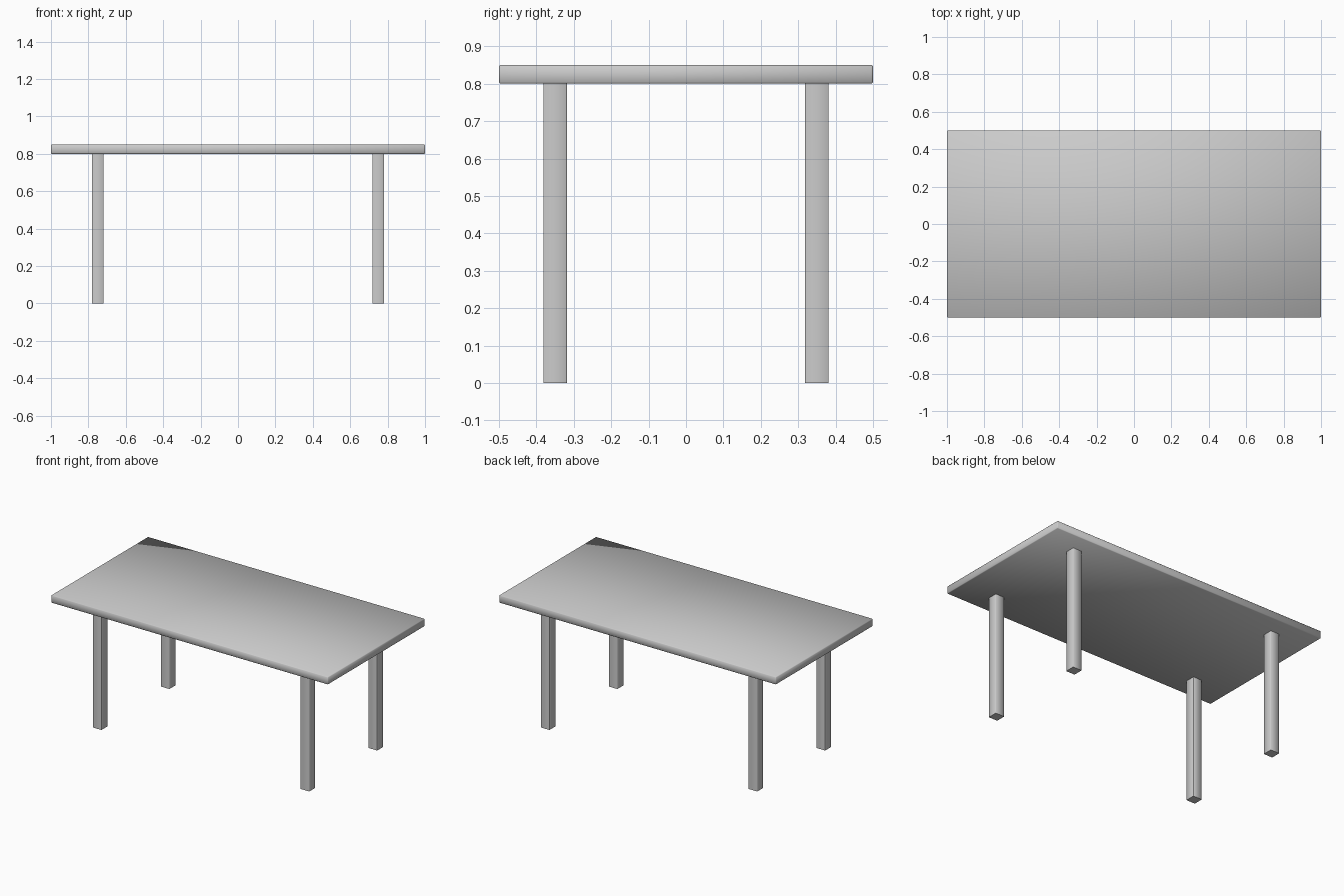
import bpy
import bmesh
import math

if "Cube" in bpy.data.objects:
    bpy.data.objects.remove(bpy.data.objects["Cube"])


def box(name, size, centre, bevel, segments, vertical_only=False):
    """Box with softened edges, shaded smooth across the bevels."""
    bm = bmesh.new()
    bmesh.ops.create_cube(bm, size=1)
    bmesh.ops.scale(bm, vec=size, verts=bm.verts)
    edges = [e for e in bm.edges if not vertical_only
             or abs(e.verts[0].co.z - e.verts[1].co.z) > 1e-4]
    bmesh.ops.bevel(bm, geom=edges, offset=bevel, segments=segments,
                    profile=0.5, affect='EDGES')
    mesh = bpy.data.meshes.new(name)
    bm.to_mesh(mesh)
    bm.free()
    obj = bpy.data.objects.new(name, mesh)
    obj.location = centre
    bpy.context.collection.objects.link(obj)
    bpy.ops.object.select_all(action='DESELECT')
    obj.select_set(True)
    bpy.context.view_layer.objects.active = obj
    bpy.ops.object.shade_smooth_by_angle(angle=math.radians(60))
    return obj


# Table top
box("table_top", (2.0, 1.0, 0.05), (0, 0, 0.825), 0.004, 1)

# Four square legs, inset from the corners
for side, x in (("left", -0.75), ("right", 0.75)):
    for end, y in (("front", -0.35), ("back", 0.35)):
        box(f"{end}_{side}_leg", (0.063, 0.063, 0.805), (x, y, 0.4025),
            0.002, 1, vertical_only=True)
